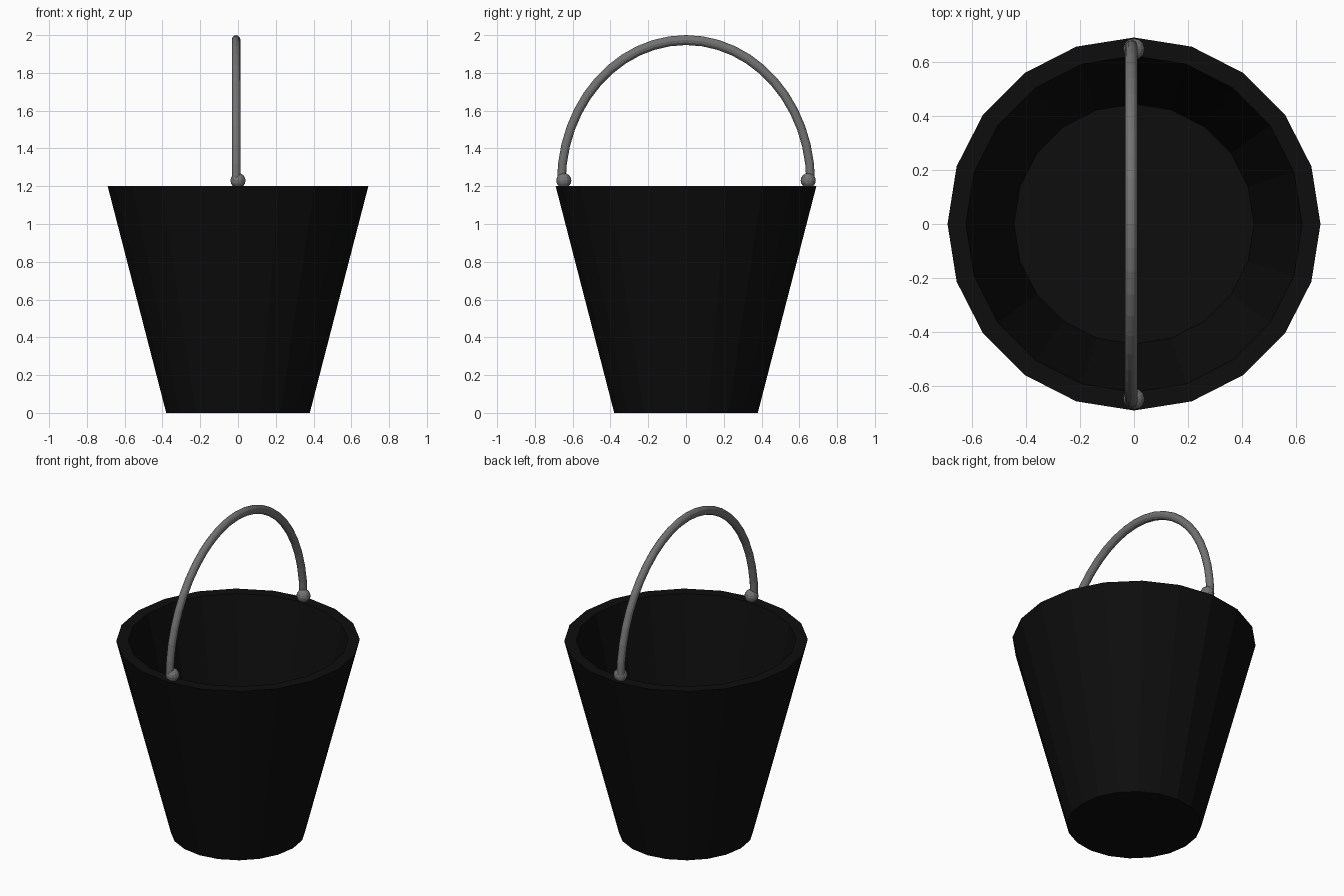
import bpy, bmesh
from math import sin, cos, pi

if "Cube" in bpy.data.objects:
    bpy.data.objects.remove(bpy.data.objects["Cube"])

SIDES = 20


def material(name, value):
    m = bpy.data.materials.new(name)
    m.diffuse_color = (value, value, value, 1)
    m.use_nodes = True
    m.node_tree.nodes["Principled BSDF"].inputs["Base Color"].default_value = m.diffuse_color
    return m


def add_object(name, bm, mat):
    bmesh.ops.recalc_face_normals(bm, faces=bm.faces)
    me = bpy.data.meshes.new(name)
    bm.to_mesh(me)
    bm.free()
    ob = bpy.data.objects.new(name, me)
    me.materials.append(mat)
    bpy.context.collection.objects.link(ob)
    return ob


def bridge(bm, a, b):
    n = len(a)
    for i in range(n):
        bm.faces.new((a[i], a[(i + 1) % n], b[(i + 1) % n], b[i]))


black = material("black_plastic", 0.004)
metal = material("dull_metal", 0.17)

# Bucket: tapered outer wall, flat rim, inner wall and floor
bm = bmesh.new()
profile = [(0.38, 0.0), (0.69, 1.2), (0.622, 1.2), (0.444, 0.45)]
rings = [[bm.verts.new((r * cos(2 * pi * i / SIDES), r * sin(2 * pi * i / SIDES), z))
          for i in range(SIDES)] for r, z in profile]
for a, b in zip(rings, rings[1:]):
    bridge(bm, a, b)
bm.faces.new(rings[0])
bm.faces.new(rings[-1])
add_object("bucket", bm, black)

# Handle: half ring stretched upwards
bm = bmesh.new()
STEPS, TUBE, TUBE_R = 24, 12, 0.023
loops = []
for i in range(STEPS + 1):
    t = pi * i / STEPS
    loop = []
    for j in range(TUBE):
        p = 2 * pi * j / TUBE
        k = 0.66 + TUBE_R * cos(p)
        loop.append(bm.verts.new((-0.01 + TUBE_R * sin(p), k * cos(t), 1.22 + 1.142 * k * sin(t))))
    loops.append(loop)
for a, b in zip(loops, loops[1:]):
    bridge(bm, a, b)
bm.faces.new(loops[0])
bm.faces.new(loops[-1])
add_object("handle", bm, metal)

# Ball joints where the handle meets the rim
for side, y in (("front", -0.647), ("back", 0.647)):
    bm = bmesh.new()
    bmesh.ops.create_uvsphere(bm, u_segments=12, v_segments=8, radius=0.04)
    bmesh.ops.translate(bm, verts=bm.verts, vec=(0, y, 1.23))
    add_object(side + "_handle_joint", bm, metal)
